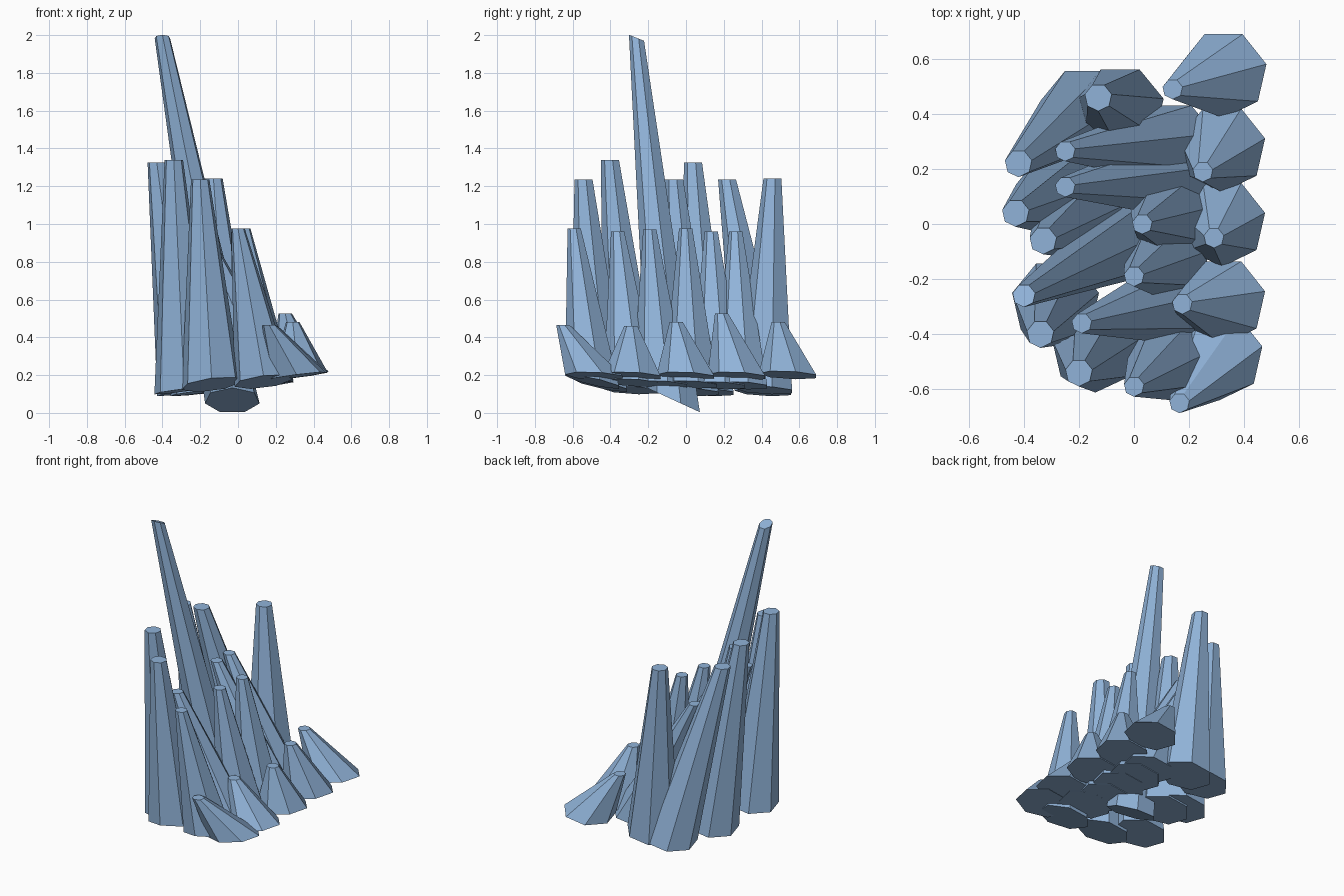
import bpy, bmesh, math
from mathutils import Vector

mat = bpy.data.materials.new("crystal_blue")
mat.diffuse_color = (0.28, 0.45, 0.69, 1)

SIDES = 7

def shard(name, base, base_r, tip, tip_r, slope=(0.15, -0.05), tip_slope=0.0, wide=1.0):
    """Seven-sided tapered column between two capped rings; the base is tilted."""
    bm = bmesh.new()
    low, high = [], []
    for i in range(SIDES):
        a = -math.pi / 2 + i * 2 * math.pi / SIDES
        d = Vector((math.cos(a), math.sin(a), 0))
        p = Vector(base) + Vector((d.x * wide, d.y, 0)) * base_r
        p.z += base_r * (d.x * slope[0] + d.y * slope[1])
        q = Vector(tip) + d * tip_r
        q.z += tip_r * d.y * tip_slope
        low.append(bm.verts.new(p))
        high.append(bm.verts.new(q))
    for i in range(SIDES):
        j = (i + 1) % SIDES
        bm.faces.new((low[i], low[j], high[j], high[i]))
    bm.faces.new(high)
    bm.faces.new(low[::-1])
    me = bpy.data.meshes.new(name)
    bm.to_mesh(me)
    bm.free()
    me.materials.append(mat)
    ob = bpy.data.objects.new(name, me)
    bpy.context.collection.objects.link(ob)

# Central tall shard
shard("tall_shard", (-0.03, -0.06, 0.065), 0.148, (-0.40, -0.26, 1.985), 0.042,
      (0, -0.46), -0.4)

# Each row: base radius, tip radius, base stretch in x,
# then (base x, base y, base z, tip x, tip y, tip z)
rows = {
    "short_shard": (0.16, 0.037, 1.0, [
        (0.31, -0.48, 0.195, 0.165, -0.65, 0.465),
        (0.32, -0.28, 0.195, 0.175, -0.29, 0.46),
        (0.32, 0.005, 0.195, 0.29, -0.05, 0.48),
        (0.32, 0.275, 0.195, 0.25, 0.19, 0.525),
        (0.325, 0.545, 0.20, 0.14, 0.49, 0.48)]),
    "middle_shard": (0.15, 0.037, 1.05, [
        (0.135, -0.49, 0.165, 0.0, -0.59, 0.975),
        (0.14, -0.285, 0.16, -0.19, -0.36, 0.96),
        (0.12, -0.13, 0.15, 0.0, -0.19, 0.97),
        (0.14, 0.03, 0.15, 0.03, 0.0, 0.975),
        (0.14, 0.175, 0.145, -0.25, 0.135, 0.96),
        (0.14, 0.295, 0.145, -0.25, 0.265, 0.96)]),
    "high_shard": (0.157, 0.05, 1.03, [
        (-0.14, -0.455, 0.15, -0.20, -0.54, 1.235),
        (-0.285, -0.285, 0.12, -0.34, -0.40, 1.34),
        (-0.20, 0.03, 0.11, -0.33, -0.06, 1.235),
        (-0.27, 0.11, 0.11, -0.43, 0.04, 1.325),
        (-0.18, 0.415, 0.11, -0.42, 0.22, 1.235),
        (-0.05, 0.42, 0.12, -0.13, 0.46, 1.24)]),
}
for name, (br, tr, wide, items) in rows.items():
    for k, (bx, by, bz, tx, ty, tz) in enumerate(items):
        slope = (0.13, -0.22 if by < -0.4 and bx < 0.3 else -0.05)
        shard(f"{name}_{k + 1}", (bx, by, bz), br, (tx, ty, tz), tr, slope, wide=wide)
